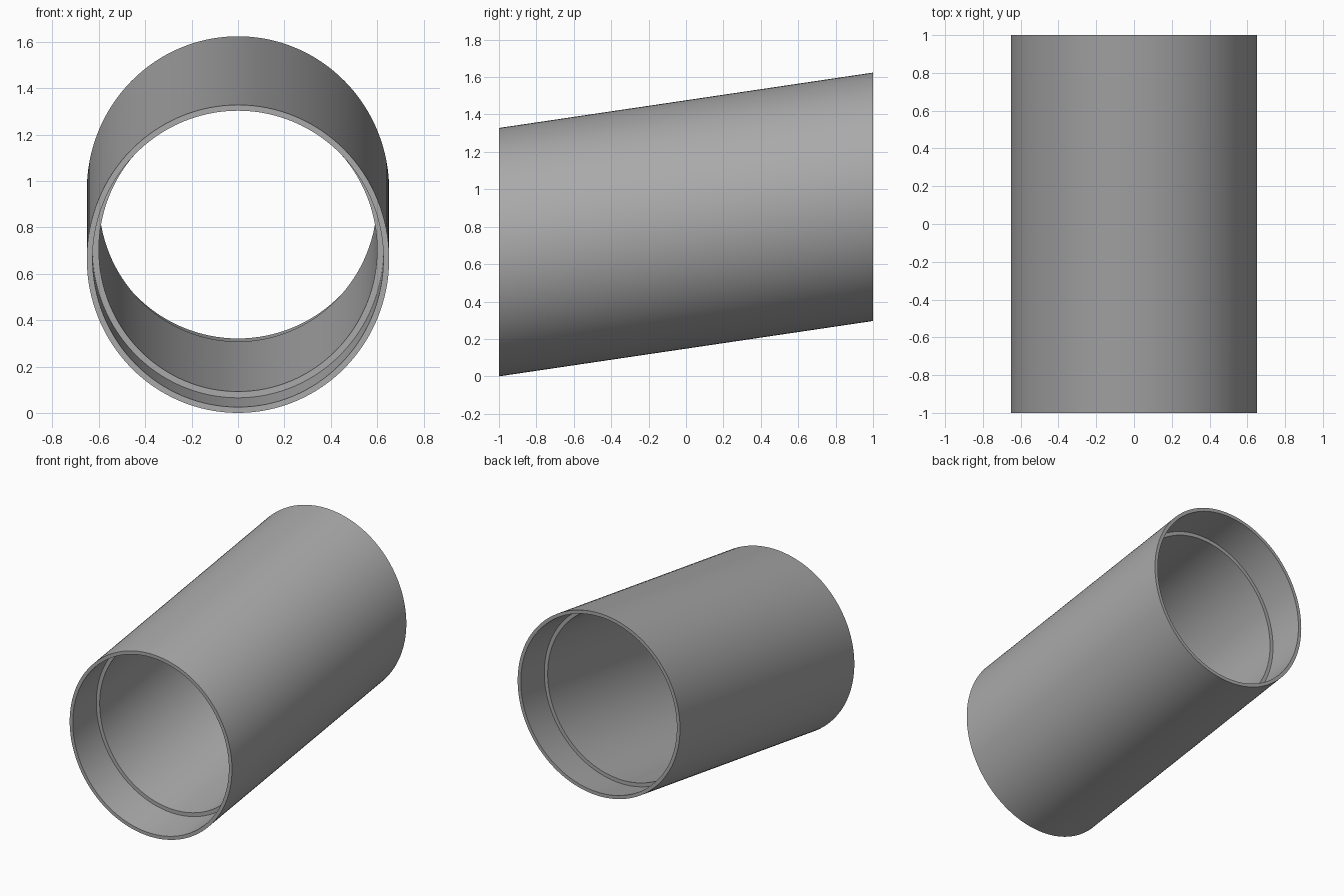
import bpy, bmesh, math

if "Cube" in bpy.data.objects:
    bpy.data.objects.remove(bpy.data.objects["Cube"])

SEGMENTS = 128
RX, RZ = 0.652, 0.664      # outer half width and half height of the end cuts
SLOPE = 0.148              # rise of the tube along its length
LIP, WALL = 0.025, 0.052   # wall thickness at the recessed ends and in the middle
STEP = 0.73                # where the recess steps in to the thicker wall

# Closed wall section: (position along y, inset from the outer surface)
section = [(-1, 0), (1, 0), (1, LIP), (STEP, LIP),
           (STEP, WALL), (-STEP, WALL), (-STEP, LIP), (-1, LIP)]

# Sweep the section round the sloping axis, keeping the end cuts upright
bm = bmesh.new()
rings = []
for y, inset in section:
    ring = []
    for i in range(SEGMENTS):
        a = 2 * math.pi * i / SEGMENTS
        ring.append(bm.verts.new(((RX - inset) * math.cos(a), y,
                                  RZ + SLOPE * (y + 1) + (RZ - inset) * math.sin(a))))
    rings.append(ring)
for k, ring in enumerate(rings):
    nxt = rings[(k + 1) % len(rings)]
    for i in range(SEGMENTS):
        j = (i + 1) % SEGMENTS
        bm.faces.new((ring[i], ring[j], nxt[j], nxt[i]))
bmesh.ops.recalc_face_normals(bm, faces=bm.faces)

mesh = bpy.data.meshes.new("tube")
bm.to_mesh(mesh)
bm.free()
tube = bpy.data.objects.new("tube", mesh)
bpy.context.collection.objects.link(tube)

# Plain grey finish
grey = bpy.data.materials.new("grey")
grey.diffuse_color = (0.4, 0.4, 0.4, 1)
grey.use_nodes = True
grey.node_tree.nodes["Principled BSDF"].inputs["Base Color"].default_value = grey.diffuse_color
mesh.materials.append(grey)

# Smooth walls with sharp rims and steps
bpy.context.view_layer.objects.active = tube
tube.select_set(True)
bpy.ops.object.shade_smooth_by_angle(angle=math.radians(30))
